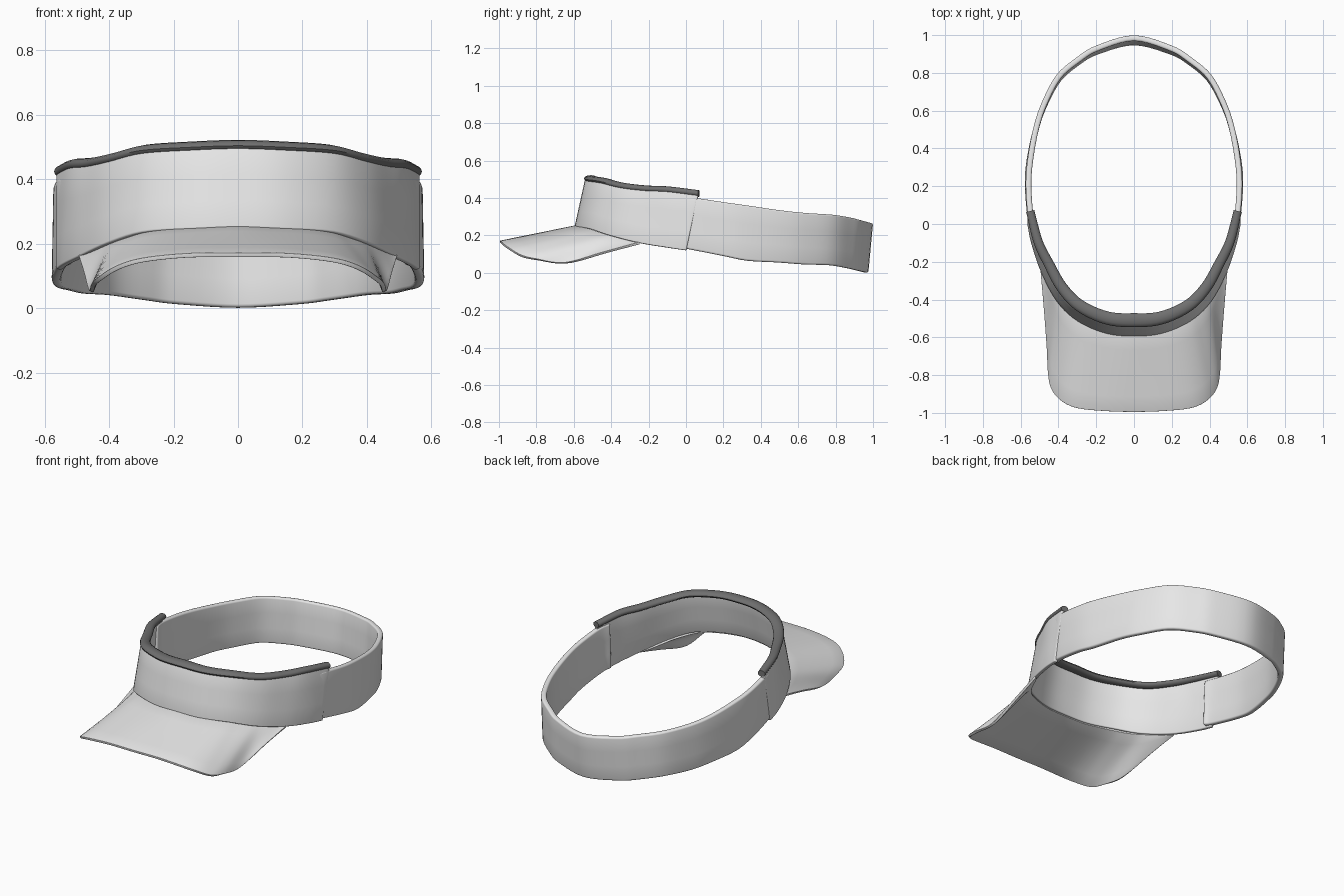
import bpy
import math
from mathutils import Vector

cube = bpy.data.objects.get("Cube")
if cube:
    bpy.data.objects.remove(cube, do_unlink=True)


def material(name, value):
    mat = bpy.data.materials.new(name)
    mat.use_nodes = True
    colour = (value, value, value, 1)
    mat.diffuse_color = colour
    mat.node_tree.nodes["Principled BSDF"].inputs["Base Color"].default_value = colour
    return mat


def mirrored_curve(half, steps=5):
    """Mirror a half path across x and sample a smooth curve from -x to +x."""
    pts = [Vector((-x, y, z)) for x, y, z in reversed(half[1:])]
    pts += [Vector(p) for p in half]
    ends = [2 * pts[0] - pts[1]] + pts + [2 * pts[-1] - pts[-2]]
    out = []
    for i in range(len(pts) - 1):
        a, b, c, d = ends[i:i + 4]
        for s in range(steps):
            t = s / steps
            out.append(0.5 * (2 * b + (c - a) * t + (2 * a - 5 * b + 4 * c - d) * t ** 2
                              + (3 * b - a - 3 * c + d) * t ** 3))
    return out + [pts[-1]]


def blend(first, last, count):
    """Rows of points running evenly between two curves."""
    return [[p.lerp(q, k / count) for p, q in zip(first, last)] for k in range(count + 1)]


def loft(name, rows, mat, closed=False):
    """Skin rows of points; closed rows make a capped tube."""
    n = len(rows[0])
    verts = [p for row in rows for p in row]
    faces = []
    for r in range(len(rows) - 1):
        for i in range(n if closed else n - 1):
            j = (i + 1) % n
            faces.append((r * n + i, r * n + j, (r + 1) * n + j, (r + 1) * n + i))
    if closed:
        faces.append(tuple(reversed(range(n))))
        faces.append(tuple(range(len(verts) - n, len(verts))))
    mesh = bpy.data.meshes.new(name)
    mesh.from_pydata(verts, [], faces)
    mesh.materials.append(mat)
    obj = bpy.data.objects.new(name, mesh)
    bpy.context.collection.objects.link(obj)
    bpy.ops.object.select_all(action="DESELECT")
    obj.select_set(True)
    bpy.context.view_layer.objects.active = obj
    return obj


def finish(obj, thickness=0.0, rounding=0.0):
    """Give a skin its thickness and softened edges, then smooth it."""
    if thickness:
        solid = obj.modifiers.new("Thickness", "SOLIDIFY")
        solid.thickness = thickness
        solid.offset = -1
        bevel = obj.modifiers.new("Soft edges", "BEVEL")
        bevel.width = rounding
        bevel.segments = 3
        bevel.limit_method = "ANGLE"
        bevel.angle_limit = math.radians(50)
        for mod in ("Thickness", "Soft edges"):
            bpy.ops.object.modifier_apply(modifier=mod)
    bpy.ops.object.shade_smooth_by_angle(angle=math.radians(50))


fabric = material("light grey fabric", 0.8)
edging = material("dark grey edging", 0.16)

# Front panel: leans back slightly, lower edge rises to the middle
panel_low = mirrored_curve([(0, -.595, .25), (.15, -.58, .245), (.3, -.515, .235), (.41, -.41, .2),
                            (.495, -.25, .16), (.545, -.1, .135), (.565, 0, .12)])
panel_high = mirrored_curve([(0, -.54, .5), (.15, -.525, .495), (.3, -.455, .485), (.4, -.35, .46),
                             (.47, -.22, .445), (.525, -.1, .44), (.565, .065, .42)])
finish(loft("front_panel", blend(panel_low, panel_high, 3), fabric), 0.022, 0.006)

# Rear strap: slopes down to the back, its ends tucked inside the panel
strap_high = mirrored_curve([(0, 1, .265), (.2, .945, .28), (.3, .885, .295), (.41, .79, .31),
                             (.49, .64, .32), (.535, .5, .335), (.565, .33, .36), (.573, .2, .378),
                             (.563, .05, .4), (.545, -.03, .405)])
strap_low = mirrored_curve([(0, .975, 0), (.2, .925, .012), (.3, .87, .025), (.41, .775, .04),
                            (.49, .63, .045), (.535, .5, .055), (.57, .33, .065), (.578, .2, .09),
                            (.562, .02, .125), (.54, -.04, .135)])
finish(loft("rear_strap", blend(strap_high, strap_low, 3), fabric), 0.03, 0.01)

# Brim: arched sheet drooping at the sides
brim_outer = mirrored_curve([(0, -.995, .172), (.16, -.99, .17), (.3, -.975, .155), (.38, -.94, .13),
                             (.435, -.88, .095), (.455, -.8, .075), (.463, -.65, .055),
                             (.478, -.45, .11), (.495, -.25, .165)])
brim_inner = mirrored_curve([(0, -.585, .255), (.12, -.575, .25), (.22, -.545, .245), (.29, -.51, .235),
                             (.34, -.47, .22), (.385, -.42, .205), (.42, -.37, .19),
                             (.455, -.31, .175), (.485, -.255, .165)])
finish(loft("brim", blend(brim_outer, brim_inner, 5), fabric), 0.014, 0.005)

# Edging: oval roll along the top of the panel, narrower toward its ends
rings = []
last = len(panel_high) - 1
for i, p in enumerate(panel_high):
    along = panel_high[min(i + 1, last)] - panel_high[max(i - 1, 0)]
    inward = Vector((-along.y, along.x, 0)).normalized()
    wide = 0.037 - 0.015 * abs(2 * i / last - 1)
    centre = p + inward * (wide - 0.006) + Vector((0, 0, 0.004))
    ring = []
    for k in range(12):
        a = math.tau * k / 12
        ring.append(centre + inward * wide * math.cos(a) + Vector((0, 0, 0.018 * math.sin(a))))
    rings.append(ring)
finish(loft("top_edging", rings, edging, closed=True))
